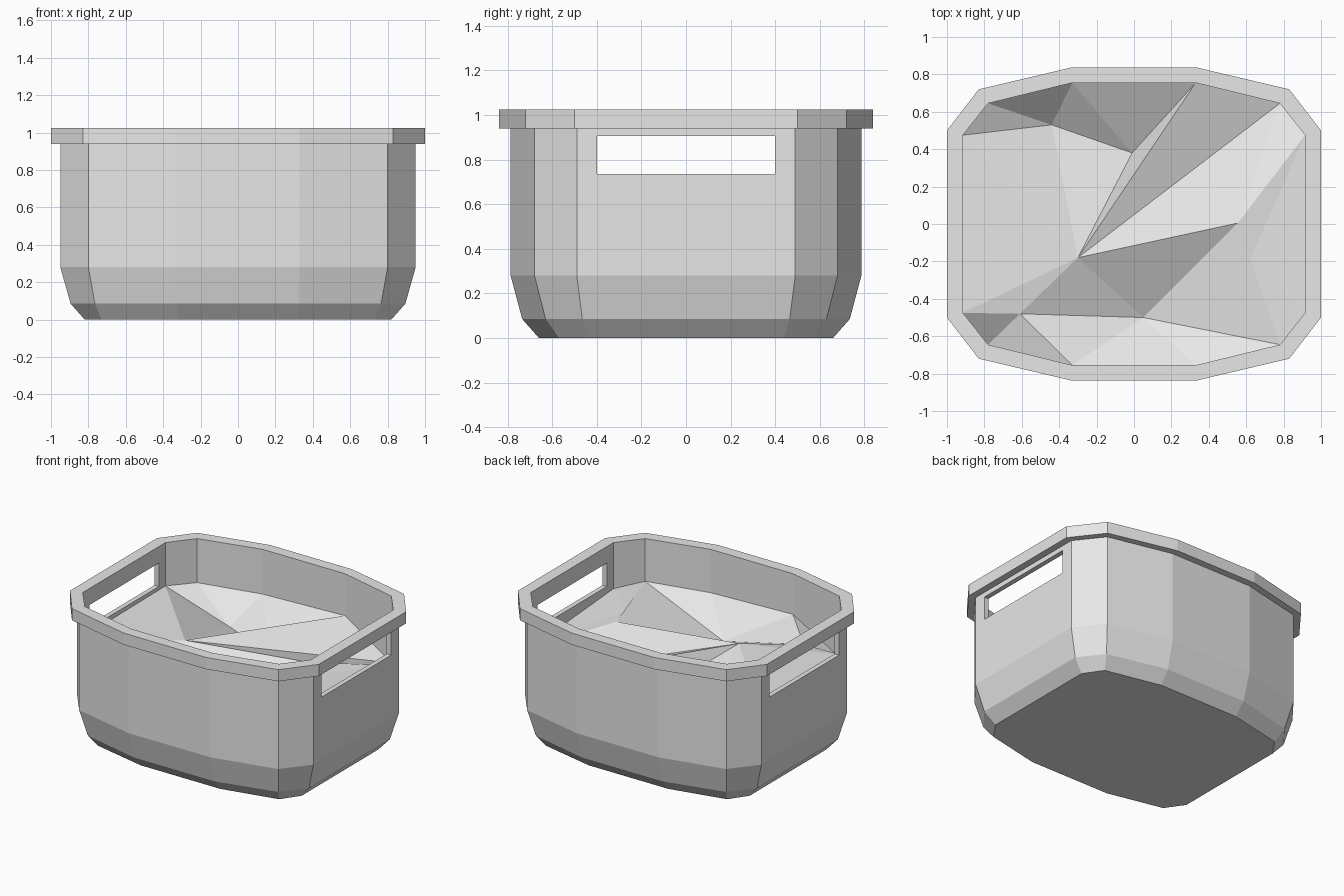
import bpy, bmesh

cube = bpy.data.objects.get("Cube")
if cube:
    bpy.data.objects.remove(cube)

grey = bpy.data.materials.new("light_grey")
grey.use_nodes = True
grey.diffuse_color = (0.8, 0.8, 0.8, 1)
grey.node_tree.nodes["Principled BSDF"].inputs["Base Color"].default_value = (0.8, 0.8, 0.8, 1)


def make_object(name, bm):
    mesh = bpy.data.meshes.new(name)
    bm.to_mesh(mesh)
    bm.free()
    mesh.materials.append(grey)
    obj = bpy.data.objects.new(name, mesh)
    bpy.context.scene.collection.objects.link(obj)
    return obj


def outline(quarter):
    """Mirror three corner points into a closed twelve-sided outline."""
    half = quarter + [(-x, y) for x, y in reversed(quarter)]
    return half + [(-x, -y) for x, y in half]


# Twelve-sided outlines
foot = [(0.82, 0.44), (0.73, 0.57), (0.32, 0.66)]
chamfer = [(0.895, 0.465), (0.765, 0.63), (0.325, 0.735)]
body = [(0.95, 0.49), (0.80, 0.68), (0.33, 0.787)]
rim = [(1.0, 0.50), (0.83, 0.72), (0.33, 0.838)]
inner = [(0.915, 0.475), (0.78, 0.645), (0.33, 0.755)]
inner_floor = [(0.84, 0.44), (0.72, 0.59), (0.32, 0.69)]

# Tub: loft up the outside, over the rim and down the inside
bm = bmesh.new()
levels = [(foot, 0), (chamfer, 0.085), (body, 0.28), (body, 0.94), (rim, 0.94),
          (rim, 1.025), (inner, 1.025), (inner, 0.28), (inner_floor, 0.09)]
rings = [[bm.verts.new((x, y, z)) for x, y in outline(q)] for q, z in levels]
for low, high in zip(rings, rings[1:]):
    for i in range(len(low)):
        j = (i + 1) % len(low)
        bm.faces.new((low[i], low[j], high[j], high[i]))
bm.faces.new(rings[0])
bm.faces.new(rings[-1])
bmesh.ops.recalc_face_normals(bm, faces=bm.faces)
tub = make_object("tub", bm)

# Handle openings cut through both ends
bm = bmesh.new()
for side in (-1, 1):
    box = bmesh.ops.create_cube(bm, size=1)["verts"]
    bmesh.ops.scale(bm, verts=box, vec=(0.2, 0.8, 0.17))
    bmesh.ops.translate(bm, verts=box, vec=(side * 0.93, 0, 0.82))
cutter = make_object("handle_cutter", bm)
cutter.hide_render = True
cut = tub.modifiers.new("handle_openings", 'BOOLEAN')
cut.operation = 'DIFFERENCE'
cut.solver = 'EXACT'
cut.object = cutter
bpy.context.view_layer.objects.active = tub
bpy.ops.object.modifier_apply(modifier=cut.name)
bpy.data.objects.remove(cutter)

# Filling: faceted, crumpled sheet; edge corners a-l, inner peaks and dips m-s
edge = outline(inner)
edge = [edge[-1]] + edge[:-1]
edge_heights = [0.69, 0.62, 0.54, 0.72, 0.70, 0.705, 0.71, 0.70, 0.58, 0.73, 0.71, 0.715]
points = [(x, y, z) for (x, y), z in zip(edge, edge_heights)]
points += [(-0.44, 0.53, 0.52), (-0.01, 0.38, 0.50), (-0.30, -0.18, 0.73),
           (0.555, 0.005, 0.73), (0.62, -0.19, 0.72), (0.05, -0.50, 0.53),
           (-0.61, -0.48, 0.69)]
bm = bmesh.new()
corner = {c: bm.verts.new(p) for c, p in zip("abcdefghijklmnopqrs", points)}
for tri in ("gfm fem enm edn don nom mog goh hos ors opr ocp "
            "dco cbp bqp baq alq pql plr lkr kjr jsr jis ihs").split():
    face = bm.faces.new([corner[c] for c in tri])
    face.normal_update()
    if face.normal.z < 0:
        face.normal_flip()
make_object("filling", bm)
